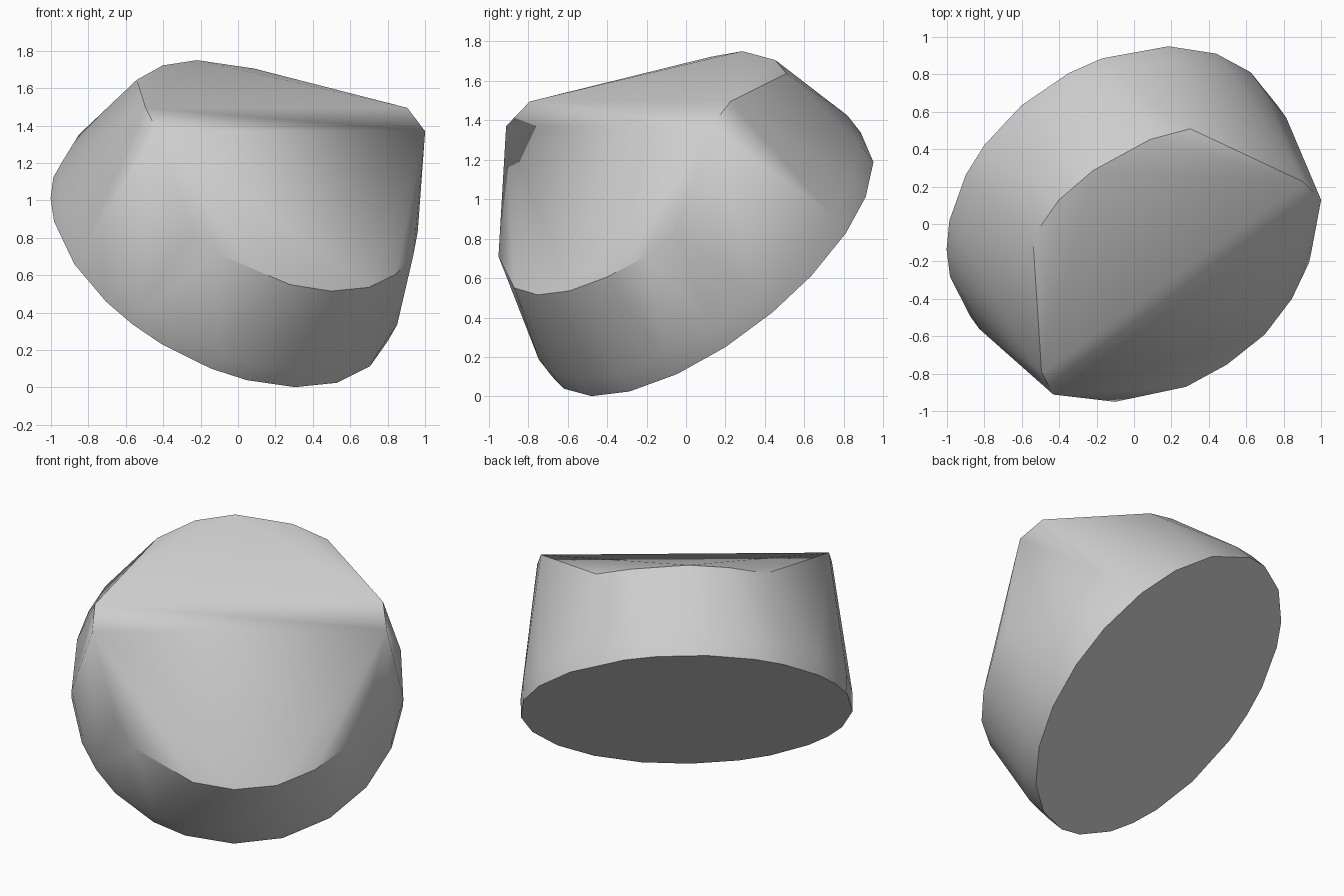
import bpy, bmesh
from math import sin, cos, radians
from mathutils import Vector, Matrix

cube = bpy.data.objects.get("Cube")
if cube:
    bpy.data.objects.remove(cube)

# One plain grey for the whole block
grey = bpy.data.materials.new("plain grey")
grey.use_nodes = True
colour = (0.61, 0.61, 0.61, 1)
grey.diffuse_color = colour
grey.node_tree.nodes["Principled BSDF"].inputs["Base Color"].default_value = colour

# Local frame: x runs along the ridge, -y faces the long sloping face.
points = []

# Round base, tilted, with a short straight wall before the taper
tilt = Matrix.Rotation(radians(44), 3, 'X')
centre = Vector((0, 0.152, 0.696))
wall_height = 0.12
base_angles = [-2, 15, 33, 50, 67, 83, 101, 117, 135, 157.5, 169, 186.5,
               203.6, 215, 232, 243, 254, 273, 290, 301, 312, 329, 341]
for a in base_angles:
    t = radians(a)
    for h in (0, wall_height):
        # lowest rim point lies towards -y
        points.append(centre + tilt @ Vector((sin(t), -cos(t), h)))

# Lower rim of the sloping face
points += [Vector(p) for p in (
    (-0.64, -0.71, 0.71), (-0.286, -0.868, 0.55), (-0.04, -0.9, 0.515),
    (0.218, -0.889, 0.535), (0.447, -0.82, 0.605), (0.64, -0.715, 0.71))]

# Bevelled ridge and cheeks of the sloping face, mirrored to both ends
for side in (-1, 1):
    points.append(Vector((0.865 * side, -0.35, 1.495)))
    points.append(Vector((0.885 * side, -0.484, 1.37)))
    points.append(Vector((0.745 * side, -0.61, 0.834)))

# Back rim of the upper face
points += [Vector(p) for p in (
    (-0.48, 0.26, 1.645), (-0.25, 0.34, 1.722), (-0.01, 0.36, 1.75),
    (0.336, 0.315, 1.705), (0.543, 0.235, 1.637))]

# Skin the rims into one solid
bm = bmesh.new()
turn = Matrix.Rotation(radians(36), 3, 'Z')
for p in points:
    bm.verts.new(turn @ p)
bmesh.ops.convex_hull(bm, input=bm.verts)
loose = [v for v in bm.verts if not v.link_faces]
bmesh.ops.delete(bm, geom=loose, context='VERTS')
bmesh.ops.dissolve_limit(bm, angle_limit=radians(1), verts=bm.verts, edges=bm.edges)
bmesh.ops.recalc_face_normals(bm, faces=bm.faces)

mesh = bpy.data.meshes.new("tilted_block")
bm.to_mesh(mesh)
bm.free()
mesh.materials.append(grey)
block = bpy.data.objects.new("tilted_block", mesh)
bpy.context.collection.objects.link(block)

# Smooth sides with sharp rims
bpy.ops.object.select_all(action='DESELECT')
block.select_set(True)
bpy.context.view_layer.objects.active = block
bpy.ops.object.shade_smooth_by_angle(angle=radians(30))
